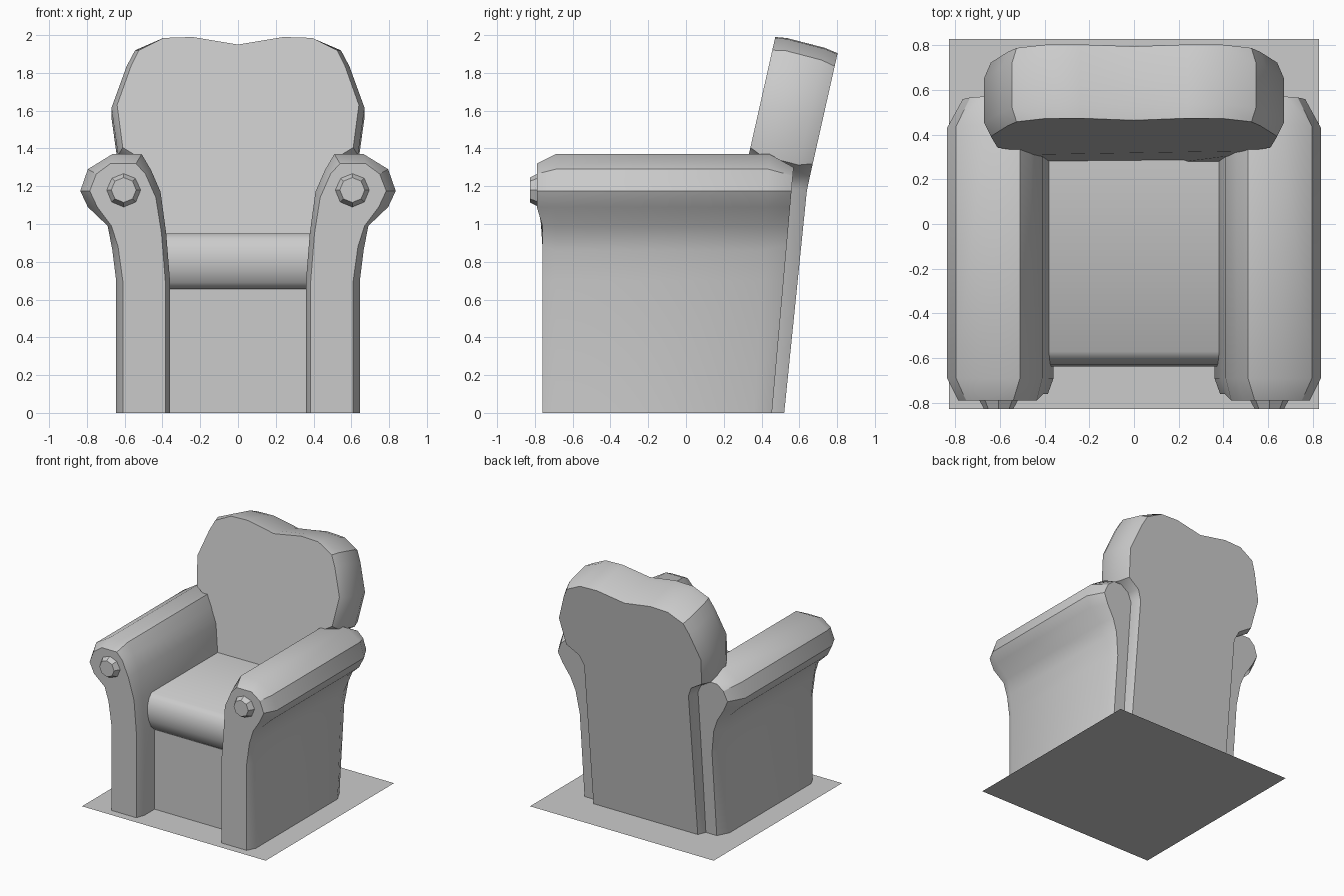
import bpy, bmesh, math
from mathutils import Matrix

if "Cube" in bpy.data.objects:
    bpy.data.objects.remove(bpy.data.objects["Cube"])


def finish(bm, name, angle=32):
    bmesh.ops.recalc_face_normals(bm, faces=bm.faces)
    mesh = bpy.data.meshes.new(name)
    bm.to_mesh(mesh)
    bm.free()
    ob = bpy.data.objects.new(name, mesh)
    bpy.context.collection.objects.link(ob)
    bpy.ops.object.select_all(action='DESELECT')
    ob.select_set(True)
    bpy.context.view_layer.objects.active = ob
    bpy.ops.object.shade_smooth_by_angle(angle=math.radians(angle))
    return ob


def loft(name, rings, angle=32):
    # skin matching closed rings and cap both ends
    bm = bmesh.new()
    loops = [[bm.verts.new(p) for p in ring] for ring in rings]
    for a, b in zip(loops, loops[1:]):
        for i in range(len(a)):
            j = (i + 1) % len(a)
            bm.faces.new((a[i], a[j], b[j], b[i]))
    bm.faces.new(loops[0])
    bm.faces.new(loops[-1])
    return finish(bm, name, angle)


# arms: full outline and the smaller outline of the end face
full = [(.645, 0), (.645, .70), (.665, .86), (.69, .99), (.795, 1.09), (.835, 1.175),
        (.795, 1.29), (.665, 1.37), (.51, 1.37), (.46, 1.285), (.41, 1.17),
        (.38, .95), (.36, .70), (.36, 0)]
face = [(.61, 0), (.61, .70), (.635, .88), (.67, .99), (.745, 1.09), (.785, 1.175),
        (.75, 1.265), (.675, 1.32), (.54, 1.32), (.49, 1.265), (.435, 1.14),
        (.405, .95), (.385, .70), (.385, 0)]


def front_y(z):
    return -.76 - .03 * min(1, max(0, (z - .99) / .1))


for side, s in (("left", -1), ("right", 1)):
    back = [(f[0] + 1.4 * (e[0] - f[0]), f[1] + 1.4 * (e[1] - f[1]))
            for f, e in zip(full, face)]
    loft(side + "_arm", [
        [(s * x, front_y(z), z) for x, z in face],
        [(s * x, -.69, z) for x, z in full],
        [(s * x, .36 + .06 * z, z) for x, z in full],
        [(s * x, .455 + .088 * z, z) for x, z in back]])

    # round button on the arm front
    bm = bmesh.new()
    m = Matrix.Translation((s * .605, -.803, 1.18)) @ Matrix.Rotation(math.pi / 2, 4, 'X')
    bmesh.ops.create_cone(bm, cap_ends=True, segments=8, radius1=.09, radius2=.066,
                          depth=.046, matrix=m)
    finish(bm, side + "_arm_button")

# backrest: heart-topped outline, leaning, with rounded rim
outer = [(.50, 0), (.50, 1.25), (.535, 1.32), (.635, 1.38), (.67, 1.63), (.59, 1.85),
         (.545, 1.935), (.405, 1.995), (.24, 2.0)]
inner = [(.47, 0), (.47, 1.26), (.505, 1.34), (.61, 1.405), (.64, 1.63), (.565, 1.84),
         (.525, 1.92), (.395, 1.985), (.24, 1.99)]


def back_ring(half, notch, t):
    pts = half + [(0, notch)] + [(-x, z) for x, z in reversed(half)]
    ring = []
    for x, z in pts:
        y = .19 + .095 * min(z, 1.27) + .225 * max(0, z - 1.27)
        ring.append((x, y + t, z - t * .26 * min(1, z / 1.27)))
    return ring


loft("backrest", [back_ring(inner, 1.95, 0), back_ring(outer, 1.965, .06),
                  back_ring(outer, 1.965, .26), back_ring(inner, 1.95, .33)])

# seat cushion with rolled front
roll = [(.32, .655), (.32, .95), (-.57, .95), (-.605, .92), (-.63, .87), (-.638, .81),
        (-.63, .75), (-.605, .69), (-.57, .655)]
loft("seat_cushion", [[(x, y, z) for y, z in roll] for x in (-.39, .39)], 50)

# base under the seat
bm = bmesh.new()
bmesh.ops.create_cube(bm, size=1, matrix=Matrix.Translation((0, -.155, .33))
                      @ Matrix.Diagonal((.8, .81, .66, 1)))
finish(bm, "seat_base")

# flat floor panel
bm = bmesh.new()
bmesh.ops.create_grid(bm, x_segments=1, y_segments=1, size=.5,
                      matrix=Matrix.Diagonal((1.656, 1.652, 1, 1)))
finish(bm, "floor_panel")
